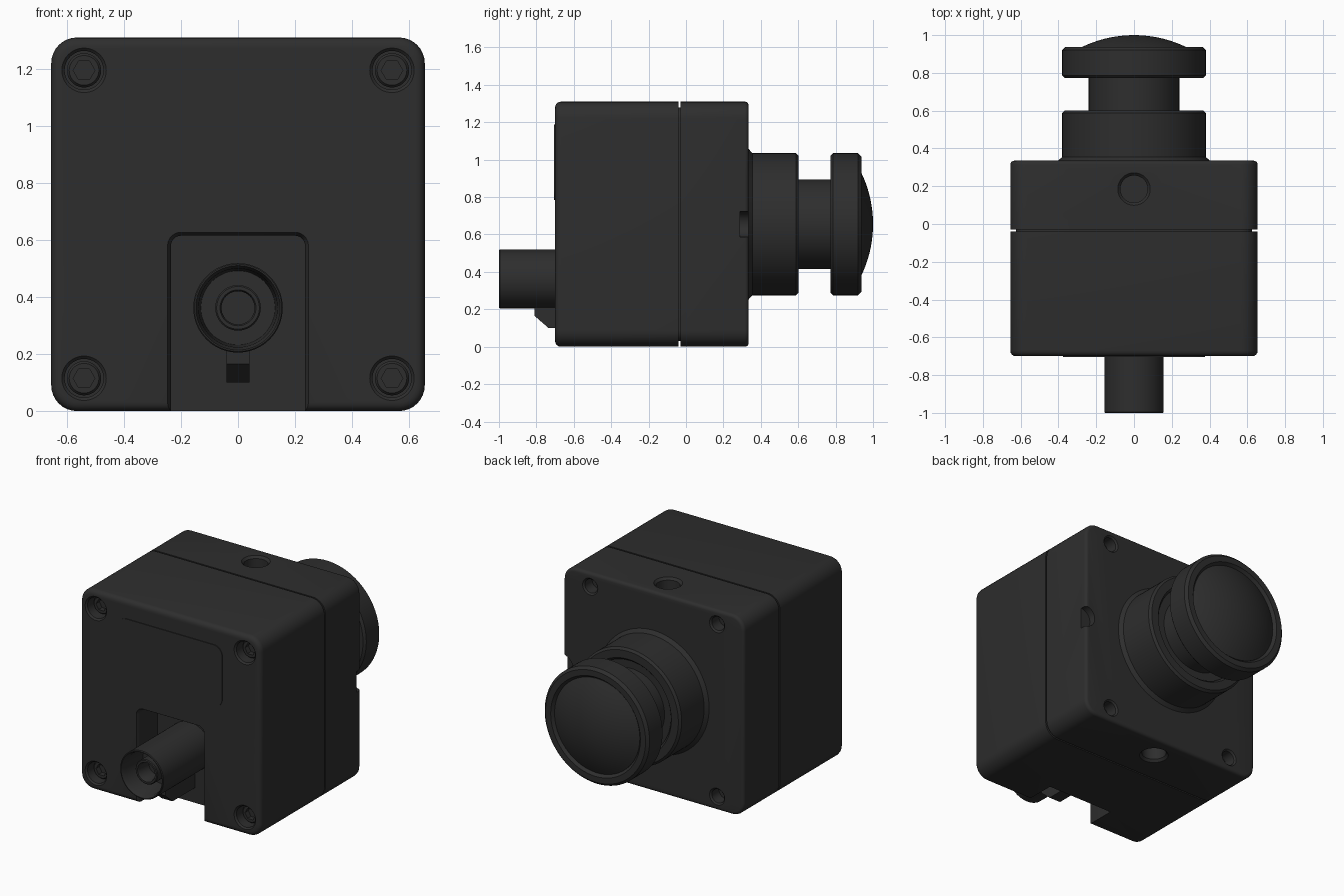
import bpy, bmesh, math
from mathutils import Vector, Matrix

if "Cube" in bpy.data.objects:
    bpy.data.objects.remove(bpy.data.objects["Cube"], do_unlink=True)

MID = 0.655          # half width of the case and height of its axis
black = bpy.data.materials.new("matte_black")
black.use_nodes = True
COLOUR = (0.027, 0.027, 0.027, 1)
black.diffuse_color = COLOUR
black.node_tree.nodes["Principled BSDF"].inputs["Base Color"].default_value = COLOUR


def finish(name, bm):
    bmesh.ops.recalc_face_normals(bm, faces=bm.faces)
    mesh = bpy.data.meshes.new(name)
    bm.to_mesh(mesh)
    bm.free()
    mesh.materials.append(black)
    obj = bpy.data.objects.new(name, mesh)
    bpy.context.collection.objects.link(obj)
    return obj


def loft(name, rings, matrix=None):
    """Skin a list of equal closed rings and cap both ends."""
    bm = bmesh.new()
    loops = [[bm.verts.new(p) for p in ring] for ring in rings]
    for a, b in zip(loops, loops[1:]):
        for i in range(len(a)):
            j = (i + 1) % len(a)
            bm.faces.new((a[i], a[j], b[j], b[i]))
    bm.faces.new(loops[0])
    bm.faces.new(loops[-1])
    if matrix:
        bm.transform(matrix)
    return finish(name, bm)


def lathe(name, stations, x=0, z=0, sides=64, matrix=None):
    """Turn (y, radius) stations round the y axis; a third item makes a hexagon."""
    rings = []
    for y, r, *hexed in stations:
        ring = []
        for i in range(sides):
            a = math.tau * i / sides
            k = r
            if hexed:
                k = r * math.cos(math.pi / 6) / math.cos((a + math.pi / 6) % (math.pi / 3) - math.pi / 6)
            ring.append(Vector((x + k * math.sin(a), y, z + k * math.cos(a))))
        rings.append(ring)
    return loft(name, rings, matrix)


def slab(name, half_w, z0, z1, radius, stations):
    """Rounded rectangle in xz carried through (y, inset) stations."""
    rings = []
    for y, inset in stations:
        r = max(radius - inset, 0.004)
        w, mid, h = half_w - inset, (z0 + z1) / 2, (z1 - z0) / 2 - inset
        ring = []
        for q, (sx, sz) in enumerate(((1, 1), (-1, 1), (-1, -1), (1, -1))):
            for i in range(9):
                a = math.pi / 2 * (q + i / 8)
                ring.append(Vector((sx * (w - r) + r * math.cos(a), y,
                                    mid + sz * (h - r) + r * math.sin(a))))
        rings.append(ring)
    return loft(name, rings)


def cut(obj, cutters):
    """Subtract the cutters, bake the result and delete them."""
    for c in cutters:
        mod = obj.modifiers.new("cut", "BOOLEAN")
        mod.operation, mod.solver, mod.object = "DIFFERENCE", "EXACT", c
    graph = bpy.context.evaluated_depsgraph_get()
    obj.data = bpy.data.meshes.new_from_object(obj.evaluated_get(graph))
    obj.modifiers.clear()
    for c in cutters:
        bpy.data.objects.remove(c, do_unlink=True)


def rounded(y, size, direction):
    """Stations of a rounded rim ending at y."""
    return [(y - direction * size * (1 - math.sin(a)), size * (1 - math.cos(a)))
            for a in (math.pi / 2 * i / 4 for i in range(5))]


SCREWS = [(sx * 0.54, MID + sz * 0.54) for sx in (-1, 1) for sz in (-1, 1)]
BOLTS = [(sx * 0.46, MID + sz * 0.565) for sx in (-1, 1) for sz in (-1, 1)]

# Rear shell with connector bay and screw wells
rear_shell = slab("rear_shell", MID, 0, 2 * MID, 0.09,
                  [(-0.04, 0)] + rounded(-0.70, 0.03, -1))
cutters = [slab("bay_cutter", 0.235, -0.3, 0.615, 0.035,
                [(-0.50, 0), (-0.675, 0), (-0.685, -0.003), (-0.70, -0.012), (-0.73, -0.04)])]
for x, z in SCREWS:
    cutters.append(lathe("well_cutter", [(-0.58, 0.068), (-0.69, 0.068), (-0.72, 0.098)], x, z, 48))
cut(rear_shell, cutters)

# Lens-side shell with bolt holes, mounting holes and a side notch
lens_shell = slab("lens_shell", MID, 0, 2 * MID, 0.09,
                  [(-0.03, 0)] + rounded(0.335, 0.02, 1))
cutters = [lathe("bolt_cutter", [(0.25, 0.045), (0.325, 0.045), (0.345, 0.065)], x, z, 32)
           for x, z in BOLTS]
cutters.append(lathe("notch_cutter", [(0.29, 0.068), (0.40, 0.068)], MID, MID, 32))
mount = [(0.53, 0.072), (0.64, 0.072), (0.67, 0.10)]
for turn in (90, -90):
    place = Matrix.Translation((0, 0.185, MID)) @ Matrix.Rotation(math.radians(turn), 4, "X")
    cutters.append(lathe("mount_cutter", mount, sides=48, matrix=place))
cut(lens_shell, cutters)

# Recessed seam between the shells
slab("seam_core", MID, 0, 2 * MID, 0.09, [(-0.06, 0.03), (-0.01, 0.03)])

# Label plate
slab("label_plate", 0.377, 0.785, 1.188, 0.06, [(-0.69, 0), (-0.705, 0)])

# Socket-head screws
for n, (x, z) in enumerate(SCREWS):
    lathe(f"screw_{n + 1}", [(-0.57, 0.06), (-0.635, 0.06), (-0.645, 0.052),
                             (-0.645, 0.038, 1), (-0.61, 0.038, 1)], x, z, 48)

# Coaxial connector and its centre contact
lathe("connector_sleeve", [(-0.48, 0.157), (-0.995, 0.157), (-1.0, 0.153), (-1.0, 0.148),
                           (-0.97, 0.138), (-0.80, 0.13)], z=0.362)
lathe("connector_contact", [(-0.79, 0.08), (-0.945, 0.08), (-0.95, 0.075), (-0.95, 0.063),
                            (-0.94, 0.058), (-0.84, 0.058)], z=0.362, sides=48)

# Connector key under the sleeve
KEY = [(-0.81, 0.23), (-0.81, 0.165), (-0.735, 0.10), (-0.48, 0.10), (-0.48, 0.23)]
loft("connector_key", [[Vector((x, y, z)) for y, z in KEY] for x in (-0.04, 0.04)])

# Lens barrel, neck and front cap
lathe("lens_barrel", [(0.32, 0.405), (0.335, 0.402), (0.355, 0.38), (0.588, 0.38), (0.602, 0.366),
                      (0.602, 0.315), (0.585, 0.30), (0.565, 0.30), (0.565, 0.20)], z=MID, sides=96)
lathe("lens_neck", [(0.55, 0.24), (0.80, 0.24)], z=MID, sides=96)
lathe("lens_cap", [(0.772, 0.20), (0.772, 0.366), (0.786, 0.38), (0.92, 0.38), (0.937, 0.363),
                   (0.937, 0.325), (0.915, 0.308), (0.90, 0.25)], z=MID, sides=96)

# Domed glass
R = 0.635
lathe("lens_glass", [(0.89, 0.309)] + [(1 - R + math.sqrt(R * R - r * r), r)
      for r in (0.309 - 0.03 * i for i in range(11))], z=MID, sides=96)

# Smooth curved surfaces, keep edges crisp
bpy.ops.object.select_all(action="DESELECT")
for obj in bpy.context.collection.objects:
    if obj.type == "MESH" and black.name in obj.data.materials:
        obj.select_set(True)
        bpy.context.view_layer.objects.active = obj
bpy.ops.object.shade_smooth_by_angle(angle=math.radians(30))
